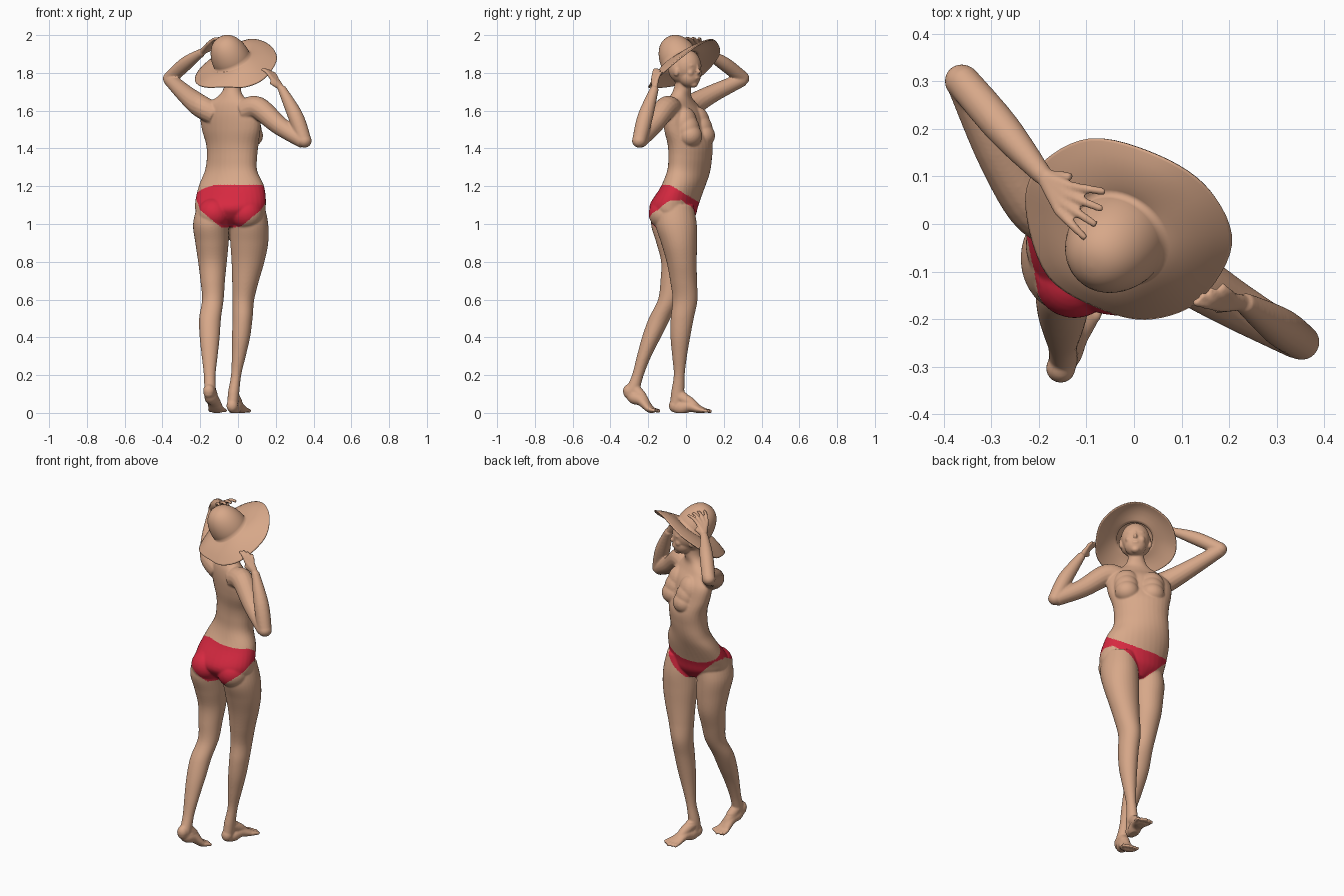
import bpy, bmesh, math
from mathutils import Vector, Matrix

if "Cube" in bpy.data.objects:
    bpy.data.objects.remove(bpy.data.objects["Cube"])

def material(name, rgb):
    m = bpy.data.materials.new(name)
    m.diffuse_color = (*rgb, 1)
    m.use_nodes = True
    m.node_tree.nodes["Principled BSDF"].inputs["Base Color"].default_value = m.diffuse_color
    return m

SKIN = material("warm skin", (0.68, 0.39, 0.25))
RED = material("red cloth", (0.68, 0.022, 0.052))

def spline(rows, n=6, closed=False):
    """Catmull-Rom through rows of any width."""
    out, k = [], len(rows)
    get = (lambda i: rows[i % k]) if closed else (lambda i: rows[min(max(i, 0), k - 1)])
    for i in range(k if closed else k - 1):
        for j in range(n):
            t = j / n
            out.append([0.5 * (2*b + (c - a)*t + (2*a - 5*b + 4*c - d)*t*t + (3*b - a - 3*c + d)*t**3)
                        for a, b, c, d in zip(get(i-1), get(i), get(i+1), get(i+2))])
    if not closed:
        out.append(list(rows[-1]))
    return out

def loft(bm, rings, caps=True):
    vs = [[bm.verts.new(p) for p in r] for r in rings]
    n = len(vs[0])
    for a, b in zip(vs, vs[1:]):
        for i in range(n):
            bm.faces.new((a[i], a[(i+1) % n], b[(i+1) % n], b[i]))
    if caps:
        bm.faces.new(vs[0][::-1])
    bm.faces.new(vs[-1])

def ring(c, u, v, n=32):
    return [c + u*math.cos(2*math.pi*i/n) + v*math.sin(2*math.pi*i/n) for i in range(n)]

def stack(bm, rows):
    """Rows of z, cx, cy, half width, half depth, yaw in degrees."""
    rings = []
    for z, x, y, a, b, yaw in spline(rows):
        s, c = math.sin(math.radians(yaw)), math.cos(math.radians(yaw))
        rings.append(ring(Vector((x, y, z)), Vector((c, -s, 0))*a, Vector((s, c, 0))*b))
    loft(bm, rings)

def tube(bm, rows, n=6):
    """Rows of x, y, z, side radius, upright radius."""
    rows = spline([r if len(r) == 5 else (*r, r[3]) for r in rows], n)
    pts = [Vector(r[:3]) for r in rows]
    rings = []
    for i, r in enumerate(rows):
        t = (pts[min(i+1, len(pts)-1)] - pts[max(i-1, 0)]).normalized()
        side = t.cross(Vector((0, 0, 1))).normalized()
        rings.append(ring(pts[i], side*r[3], side.cross(t)*r[4], 16))
    loft(bm, rings)

def ball(bm, c, radii, yaw=0):
    m = Matrix.Translation(c) @ Matrix.Rotation(-math.radians(yaw), 4, 'Z') @ Matrix.Diagonal((*radii, 1))
    bmesh.ops.create_uvsphere(bm, u_segments=28, v_segments=16, radius=1, matrix=m)

def hand(bm, wrist, knuckle, tip, spread, thumb):
    w, k, t, s = map(Vector, (wrist, knuckle, tip, spread))
    for i in (-1.5, -0.5, 0.5, 1.5):
        a, b = k + s*i*0.55, t + s*i - (t - k)*.1*abs(i)
        mid = (a + b)/2 + Vector((0, 0, 0.01))
        tube(bm, [(*w, .016), (*((w + a)/2), .014), (*a, .011)], 3)
        tube(bm, [(*a, .0105), (*mid, .0095), (*b, .008)], 4)
    tube(bm, [(*w, .014), (*((w + Vector(thumb))/2), .012), (*thumb, .009)], 4)

def foot(bm, heel, ankle, ball_pt, toe):
    h, a, b, t = map(Vector, (heel, ankle, ball_pt, toe))
    tube(bm, [(*h, .022, .026), (*(h.lerp(b, .25)), .034, .036), (*(h.lerp(b, .6) + Vector((0, 0, .012))), .035, .03),
              (*b, .043, .02), (*(b.lerp(t, .4)), .04, .013)])
    tube(bm, [(*a, .03), (*(a.lerp(b, .5) + Vector((0, 0, .005))), .028), (*b, .022, .014)])
    ball(bm, h + Vector((0, 0, .008)), (.031, .031, .036))
    side = (t - b).cross(Vector((0, 0, 1))).normalized()
    for i in range(-2, 3):
        p = b + side*i*.017
        q = t + side*i*.021 - (t - b)*.12*abs(i)
        tube(bm, [(*p, .011), (*((p + q)/2), .0105), (*q, .0095)], 3)

body = bmesh.new()
# Torso and neck
stack(body, [(.985, -.04, -.05, .05, .06, 0), (1.04, -.04, -.062, .167, .11, 6), (1.1, -.04, -.063, .19, .126, 12),
             (1.2, -.035, -.015, .18, .106, 20), (1.28, -.037, .014, .153, .095, 32), (1.35, -.032, .022, .148, .096, 35),
             (1.42, -.03, .022, .155, .097, 35), (1.5, -.036, .004, .174, .09, 32), (1.58, -.04, -.01, .176, .083, 29),
             (1.635, -.042, -.026, .14, .064, 27), (1.675, -.038, -.028, .075, .05, 30),
             (1.72, -.03, -.018, .046, .046, 38), (1.8, -.02, -.008, .045, .045, 40)])
for x, y in ((.066, .02), (-.055, .088)):
    ball(body, (x, y, 1.468), (.067, .066, .062), 34)
    ball(body, (x - .008, y - .012, 1.5), (.068, .064, .078), 34)
    ball(body, (x - .018, y - .026, 1.53), (.072, .062, .09), 34)
for x in (-.125, .045):
    ball(body, (x, -.11, 1.055), (.088, .088, .085))
# Legs
stack(body, [(1.1, -.125, -.07, .09, .1, 0), (1.0, -.143, -.073, .095, .112, 0), (.9, -.138, -.06, .088, .097, 0),
             (.8, -.135, -.052, .076, .08, 0), (.7, -.134, -.068, .065, .067, 0), (.6, -.133, -.09, .057, .058, 0),
             (.5, -.148, -.14, .058, .057, 0), (.4, -.15, -.183, .053, .05, 0), (.3, -.15, -.222, .042, .038, 0),
             (.2, -.15, -.255, .031, .031, 0), (.12, -.148, -.283, .03, .037, 0), (.09, -.148, -.29, .024, .03, 0)])
stack(body, [(1.1, .05, -.06, .09, .1, 0), (1.0, .06, -.053, .1, .11, 0), (.9, .06, -.037, .1, .095, 0),
             (.8, .053, -.023, .087, .08, 0), (.7, .04, -.013, .071, .071, 0), (.6, .028, -.005, .058, .066, 0),
             (.5, .024, -.02, .053, .061, 0), (.4, .016, -.03, .048, .052, 0), (.3, .004, -.034, .037, .039, 0),
             (.2, -.01, -.036, .027, .029, 0), (.1, -.024, -.045, .03, .035, 0), (.03, -.028, -.054, .027, .032, 0)])
foot(body, (-.154, -.303, .108), (-.147, -.27, .125), (-.115, -.19, .024), (-.102, -.138, .012))
foot(body, (-.03, -.06, .034), (-.022, -.035, .09), (.012, .075, .021), (.026, .137, .011))
# Arms and hands
tube(body, [(-.12, 0, 1.58, .06), (-.2, .03, 1.625, .06), (-.28, .14, 1.69, .048), (-.36, .3, 1.765, .036)])
tube(body, [(-.363, .303, 1.77, .036), (-.275, .2, 1.85, .037), (-.19, .1, 1.91, .021)])
ball(body, (-.362, .3, 1.77), (.036, .036, .034))
tube(body, [(.03, -.07, 1.6, .06), (.105, -.105, 1.615, .06), (.22, -.175, 1.52, .05), (.347, -.247, 1.437, .039)])
tube(body, [(.352, -.248, 1.437, .038), (.305, -.215, 1.57, .041), (.23, -.165, 1.72, .022)])
ball(body, (.352, -.248, 1.44), (.038, .038, .036))
hand(body, (-.19, .1, 1.91), (-.145, .052, 1.955), (-.068, .012, 1.985), (-.014, -.033, 0), (-.13, .1, 1.93))
hand(body, (.23, -.165, 1.72), (.194, -.165, 1.765), (.146, -.143, 1.82), (.019, .012, -.006), (.17, -.18, 1.75))
# Head, hair, jaw, brow, nose, lips, ears: placed as right, forward, up
HEAD, YAW = Vector((-.008, .002, 1.815)), 40
cs, sn = math.cos(math.radians(YAW)), math.sin(math.radians(YAW))
for r, f, u, radii in ((0, 0, .02, (.078, .08, .09)), (0, -.025, .01, (.088, .07, .085)), (0, .022, -.035, (.06, .058, .058)),
                       (0, .05, -.075, (.024, .022, .018)), (0, .062, .025, (.05, .017, .012)), (0, .083, -.008, (.01, .014, .014)),
                       (0, .076, .01, (.008, .01, .022)), (0, .075, -.042, (.02, .01, .008)),
                       (.033, .058, -.015, (.02, .016, .02)), (-.033, .058, -.015, (.02, .016, .02)),
                       (.08, -.005, -.01, (.009, .016, .024)), (-.08, -.005, -.01, (.009, .016, .024))):
    ball(body, HEAD + Vector((r*cs + f*sn, -r*sn + f*cs, u)), radii, YAW)

# Blend the overlapping parts into one skin
bmesh.ops.recalc_face_normals(body, faces=body.faces)
mesh = bpy.data.meshes.new("parts")
body.to_mesh(mesh)
body.free()
figure = bpy.data.objects.new("figure", mesh)
bpy.context.collection.objects.link(figure)
mod = figure.modifiers.new("blend", 'REMESH')
mod.mode, mod.voxel_size = 'VOXEL', .0048
mod = figure.modifiers.new("soften", 'SMOOTH')
mod.factor, mod.iterations = .5, 8
skin = bpy.data.meshes.new_from_object(figure.evaluated_get(bpy.context.evaluated_depsgraph_get()))
figure.modifiers.clear()
figure.data = skin
skin.materials.clear()
skin.materials.append(SKIN)
skin.materials.append(RED)
for v in skin.vertices:
    v.co.z = max(v.co.z, .004) - .004 * (v.co.z < .1)

# Briefs: faces between a sloping waistline and the leg openings
for p in skin.polygons:
    x, y, z = p.center
    p.use_smooth = True
    dx = abs(x + .04)
    top = min(1.207, 1.207 - .6*(y + .085))
    t = min(1, max(0, (y + .15) / .12))
    low = .983 + (1 - t)*.82*max(0, dx - .05) + t*1.0*max(0, dx - .025)
    if min(low, 1.128) < z < top:
        p.material_index = 1

# Sun hat: wavy brim edge lofted to a tilted domed crown
edge = spline([(.205, -.04, 1.87), (.16, .07, 1.95), (.055, .143, 1.975), (-.09, .18, 1.91), (-.2, .12, 1.82),
               (-.225, .03, 1.755), (-.178, -.11, 1.725), (-.06, -.18, 1.725), (.04, -.197, 1.725), (.14, -.155, 1.77)],
              6, True)
edge = [Vector(p) for p in edge]
C, N = Vector((-.03, -.03, 1.86)), Vector((-.4, -.4, .82)).normalized()
dirs = []
for p in edge:
    d = p - C
    d.z = 0
    d.z = -(d.x*N.x + d.y*N.y) / N.z
    dirs.append(d.normalized())
rings = []
for t in (0, .05, .25, .5, .75, .9):
    rings.append([e.lerp(C + d*.1, t) + Vector((0, 0, .012*math.sin(math.pi*t))) for e, d in zip(edge, dirs)])
for i in range(10):
    t = math.radians(9*i)
    rings.append([C + d*.1*math.cos(t)**.85 + N*.148*math.sin(t) for d in dirs])
rings.append([C + d*.003 + N*.148 for d in dirs])
bm = bmesh.new()
loft(bm, rings, False)
bmesh.ops.recalc_face_normals(bm, faces=bm.faces)
for f in bm.faces:
    f.smooth = True
mesh = bpy.data.meshes.new("sun_hat")
bm.to_mesh(mesh)
bm.free()
mesh.materials.append(SKIN)
hat = bpy.data.objects.new("sun_hat", mesh)
bpy.context.collection.objects.link(hat)
mod = hat.modifiers.new("thickness", 'SOLIDIFY')
mod.thickness, mod.offset = .007, 0
